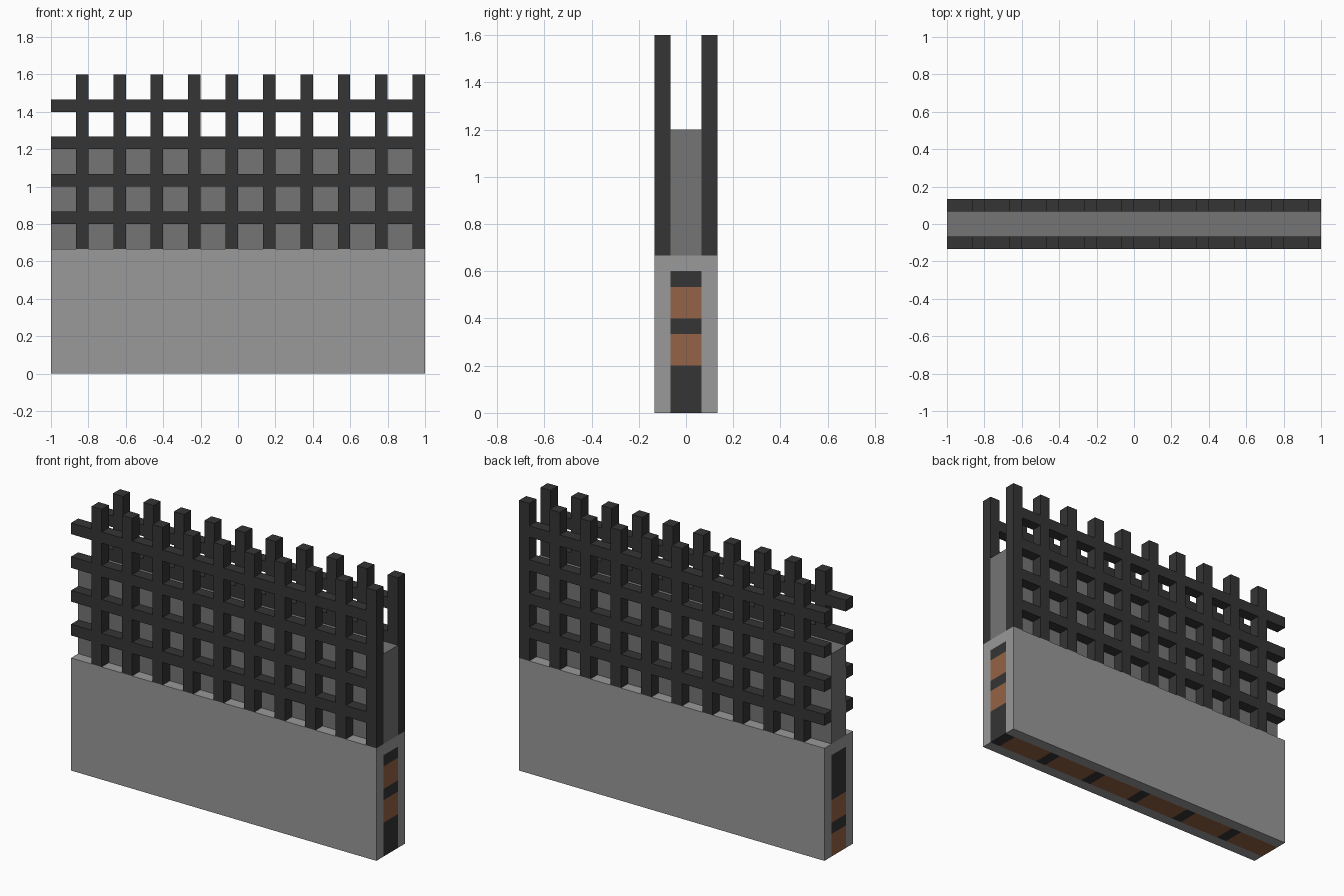
import bpy
import bmesh

cube = bpy.data.objects.get("Cube")
if cube:
    bpy.data.objects.remove(cube, do_unlink=True)

U = 1 / 15  # building module: the wall is 30 x 4 x 24 modules


def material(name, rgb):
    m = bpy.data.materials.new(name)
    m.use_nodes = True
    m.diffuse_color = (*rgb, 1)
    bsdf = m.node_tree.nodes["Principled BSDF"]
    bsdf.inputs["Base Color"].default_value = (*rgb, 1)
    bsdf.inputs["Roughness"].default_value = 0.8
    return m


light_grey = material("light grey", (0.319, 0.319, 0.319))
mid_grey = material("mid grey", (0.178, 0.178, 0.178))
charcoal = material("charcoal", (0.035, 0.035, 0.035))
brown = material("brown", (0.30, 0.124, 0.061))


def boxes(name, mat, extents):
    """One object from boxes given in modules as (x0, x1, y0, y1, z0, z1)."""
    bm = bmesh.new()
    for x0, x1, y0, y1, z0, z1 in extents:
        verts = bmesh.ops.create_cube(bm, size=1)["verts"]
        for v in verts:
            v.co.x = (x1 if v.co.x > 0 else x0) * U
            v.co.y = (y1 if v.co.y > 0 else y0) * U
            v.co.z = (z1 if v.co.z > 0 else z0) * U
    mesh = bpy.data.meshes.new(name)
    bm.to_mesh(mesh)
    bm.free()
    mesh.materials.append(mat)
    obj = bpy.data.objects.new(name, mesh)
    bpy.context.collection.objects.link(obj)
    return obj


# Base cladding on both sides of the core, and the wall panel above it
boxes("base_front", light_grey, [(-15, 15, -2, -1, 0, 10)])
boxes("base_back", light_grey, [(-15, 15, 1, 2, 0, 10)])
boxes("base_cap", light_grey, [(-15, 15, -1, 1, 9, 10)])
boxes("upper_wall", mid_grey, [(-15, 15, -1, 1, 10, 18)])

# Core: banded ends, and alternating blocks along the underside
core_dark = [(14, 15, -1, 1, a, b) for a, b in ((0, 3), (5, 6), (8, 9))]
core_brown = [(14, 15, -1, 1, a, b) for a, b in ((3, 5), (6, 8))]
core_dark += [(-15, -14, -1, 1, a, b) for a, b in ((2, 3), (5, 9))]
core_brown += [(-15, -14, -1, 1, a, b) for a, b in ((0, 2), (3, 5))]
for x in range(-11, 14, 5):
    core_dark.append((x, x + 1, -1, 1, 0, 9))
    core_brown.append((x + 1, x + 5, -1, 1, 0, 9))
core_brown.append((-14, -11, -1, 1, 0, 9))
boxes("core_beams", charcoal, core_dark)
boxes("core_infill", brown, core_brown)

# Lattice on both faces: posts, with rail pieces filling the gap before each
for side, y in (("front", -2), ("back", 1)):
    posts, rails = [], []
    for x in range(-13, 15, 3):
        posts.append((x, x + 1, y, y + 1, 10, 24))
        rails += [(x - 2, x, y, y + 1, z, z + 1) for z in (12, 15, 18, 21)]
    boxes(f"lattice_posts_{side}", charcoal, posts)
    boxes(f"lattice_rails_{side}", charcoal, rails)
